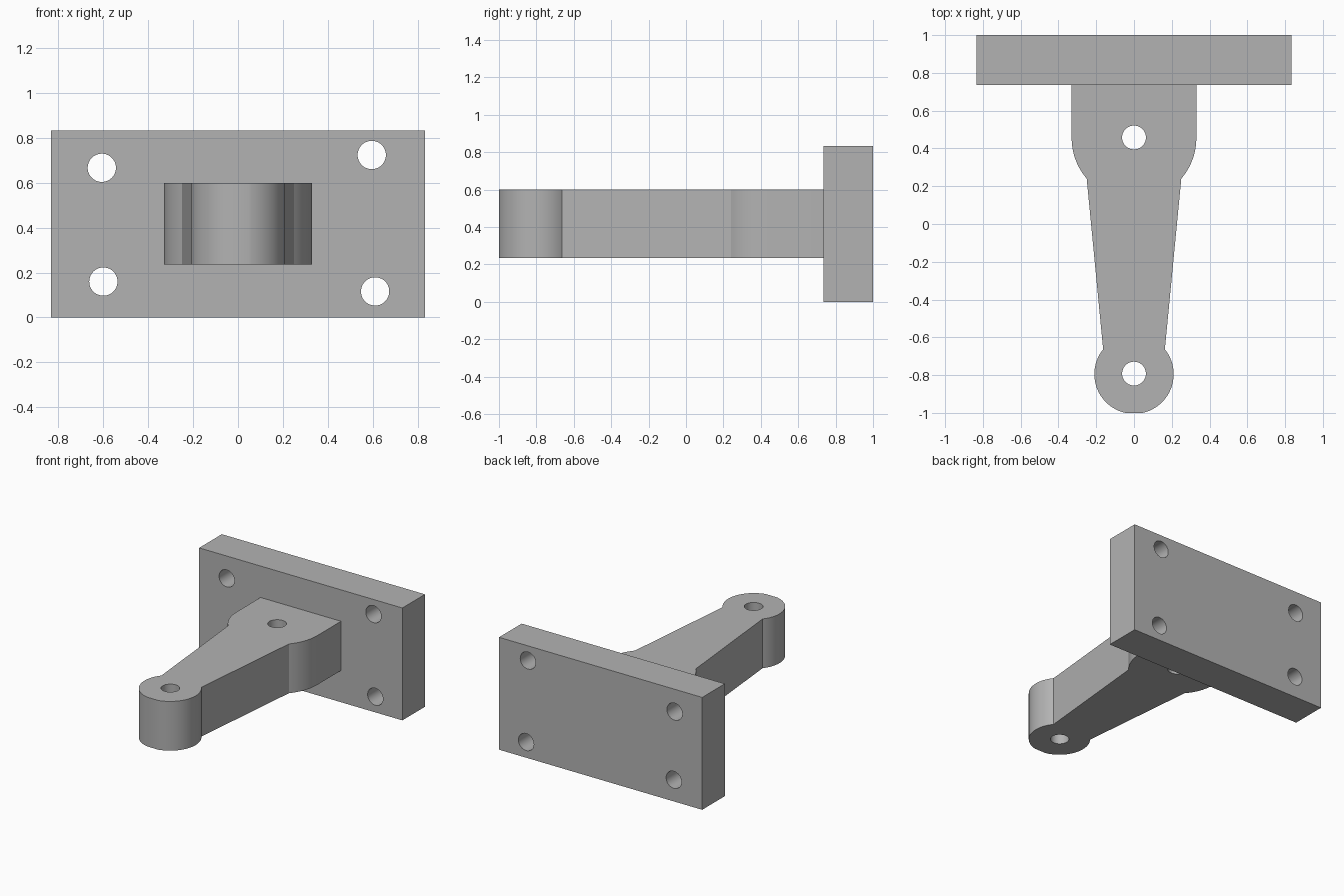
import bpy, bmesh, math
from mathutils import Matrix, Vector

cube = bpy.data.objects.get("Cube")
if cube:
    bpy.data.objects.remove(cube, do_unlink=True)

grey = bpy.data.materials.new("plain grey")
grey.use_nodes = True
colour = (0.45, 0.45, 0.45, 1)
grey.diffuse_color = colour
grey.node_tree.nodes["Principled BSDF"].inputs["Base Color"].default_value = colour


def prism(name, outline, bottom, top):
    """Extrude an xy outline from bottom to top."""
    bm = bmesh.new()
    face = bm.faces.new([bm.verts.new((x, y, bottom)) for x, y in outline])
    new = bmesh.ops.extrude_face_region(bm, geom=[face])["geom"]
    verts = [v for v in new if isinstance(v, bmesh.types.BMVert)]
    bmesh.ops.translate(bm, verts=verts, vec=(0, 0, top - bottom))
    bmesh.ops.recalc_face_normals(bm, faces=bm.faces)
    mesh = bpy.data.meshes.new(name)
    bm.to_mesh(mesh)
    bm.free()
    mesh.materials.append(grey)
    obj = bpy.data.objects.new(name, mesh)
    bpy.context.collection.objects.link(obj)
    return obj


def drill(obj, centres, axis, radius=0.063):
    """Bore round through-holes along an axis."""
    bm = bmesh.new()
    turn = Vector((0, 0, 1)).rotation_difference(Vector(axis)).to_matrix().to_4x4()
    for c in centres:
        bmesh.ops.create_cone(bm, cap_ends=True, segments=48, radius1=radius,
                              radius2=radius, depth=1,
                              matrix=Matrix.Translation(c) @ turn)
    mesh = bpy.data.meshes.new("hole_cutter")
    bm.to_mesh(mesh)
    bm.free()
    mesh.materials.append(grey)
    cutter = bpy.data.objects.new("hole_cutter", mesh)
    cutter.hide_render = True
    bpy.context.collection.objects.link(cutter)
    mod = obj.modifiers.new("holes", 'BOOLEAN')
    mod.operation, mod.solver, mod.object = 'DIFFERENCE', 'EXACT', cutter
    bpy.ops.object.select_all(action='DESELECT')
    obj.select_set(True)
    bpy.context.view_layer.objects.active = obj
    bpy.ops.object.modifier_apply(modifier=mod.name)
    bpy.data.objects.remove(cutter, do_unlink=True)
    bpy.ops.object.shade_smooth_by_angle(angle=math.radians(20))


def arc(cy, radius, start, end, steps):
    """Points on a circle centred on the mid plane."""
    angles = [start + (end - start) * i / steps for i in range(steps + 1)]
    return [(radius * math.cos(a), cy + radius * math.sin(a)) for a in angles]


# Mounting plate with four slightly uneven bolt holes
w, front, back, height = 0.833, 0.735, 1.0, 0.833
plate = prism("mounting_plate", [(-w, front), (w, front), (w, back), (-w, back)], 0, height)
bolts = [(-0.607, 0.667), (0.596, 0.724), (-0.6, 0.16), (0.611, 0.116)]
drill(plate, [(x, 0.87, z) for x, z in bolts], (0, 1, 0))

# Tapered arm: wide rounded root, straight taper, round tip with a small flat
root_y, root_r, tip_y, tip_r = 0.455, 0.33, -0.795, 0.21
half = [(root_r, front)]
half += arc(root_y, root_r, 0, -math.asin(0.215 / root_r), 12)
half += arc(tip_y, tip_r, math.asin(0.132 / tip_r), -math.asin(0.205 / tip_r), 28)
outline = half + [(-x, y) for x, y in reversed(half)]
arm = prism("arm", outline, 0.235, 0.6)
drill(arm, [(0, 0.458, 0.42), (0, -0.792, 0.42)], (0, 0, 1))
